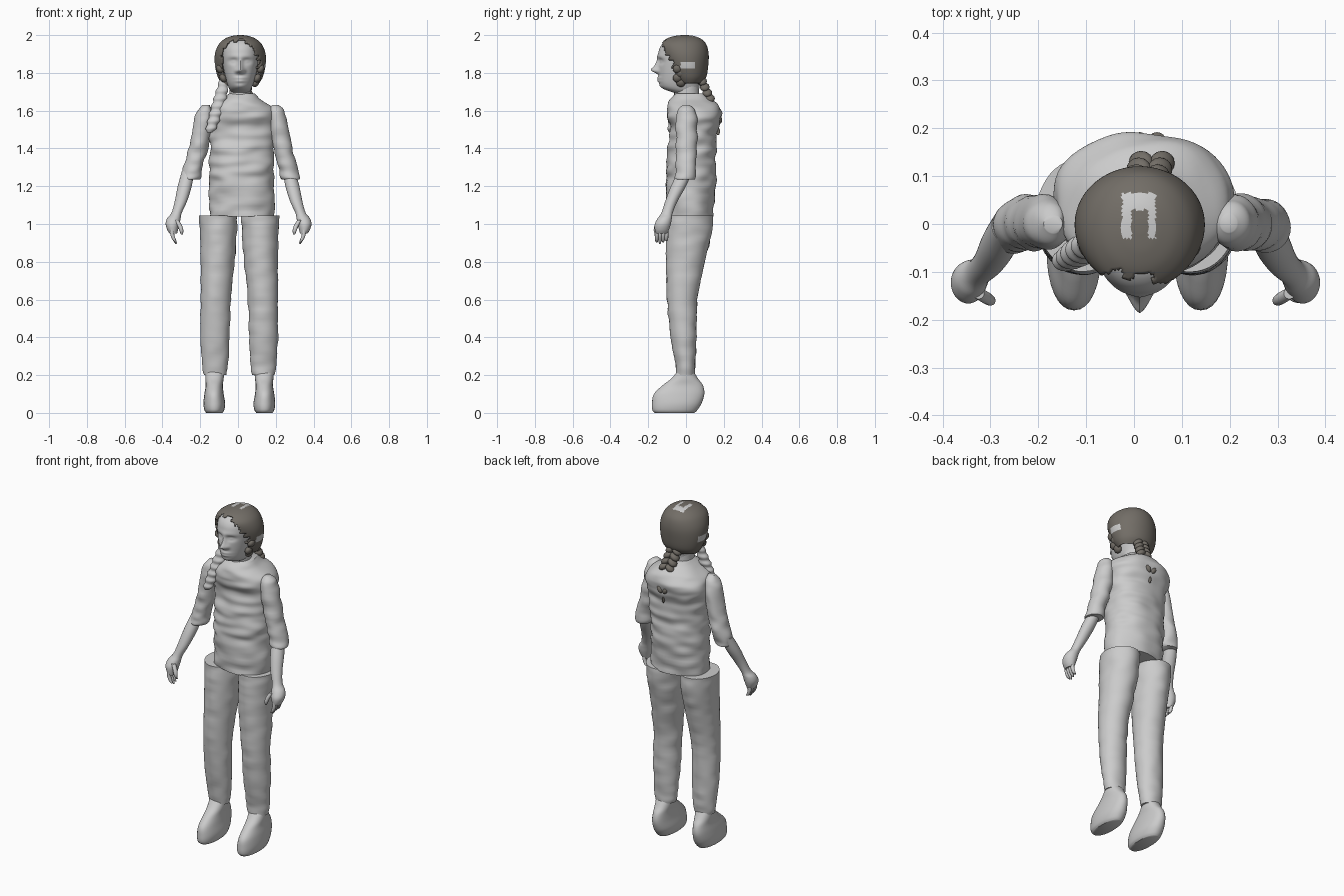
import bpy
import bmesh
import math
from mathutils import Vector, noise

cube = bpy.data.objects.get("Cube")
if cube:
    bpy.data.objects.remove(cube, do_unlink=True)


def make_material(name, colour):
    mat = bpy.data.materials.new(name)
    mat.use_nodes = True
    mat.diffuse_color = (*colour, 1)
    mat.node_tree.nodes["Principled BSDF"].inputs["Base Color"].default_value = (*colour, 1)
    return mat


GREY = make_material("plain grey", (0.6, 0.6, 0.6))
BROWN = make_material("hair brown", (0.17, 0.155, 0.135))
parts = []


def finish(name, bm, mats):
    bmesh.ops.recalc_face_normals(bm, faces=bm.faces)
    mesh = bpy.data.meshes.new(name)
    bm.to_mesh(mesh)
    bm.free()
    for mat in mats:
        mesh.materials.append(mat)
    obj = bpy.data.objects.new(name, mesh)
    bpy.context.collection.objects.link(obj)
    parts.append(obj)
    return obj


def blend(a, b, c, d, t):
    """Catmull-Rom value between b and c."""
    return 0.5 * (2 * b + (c - a) * t + (2 * a - 5 * b + 4 * c - d) * t * t
                  + (3 * b - a - 3 * c + d) * t ** 3)


def loft_mesh(stations, sides=32, steps=5, power=2.0, wrinkle=0.0):
    """Skin of smooth horizontal rings; each station is z, x min, x max, y min, y max."""
    rows = [stations[0], *stations, stations[-1]]
    dense = []
    for i in range(len(stations) - 1):
        for k in range(steps):
            dense.append([blend(*v, k / steps) for v in zip(*rows[i:i + 4])])
    dense.append(stations[-1])
    bm = bmesh.new()
    rings = []
    for z, x0, x1, y0, y1 in dense:
        ring = []
        for k in range(sides):
            a = math.tau * k / sides
            c, s = math.cos(a), math.sin(a)
            u = math.copysign(abs(c) ** (2 / power), c)
            v = math.copysign(abs(s) ** (2 / power), s)
            p = Vector(((x0 + x1) / 2 + u * (x1 - x0) / 2, (y0 + y1) / 2 + v * (y1 - y0) / 2, z))
            if wrinkle:
                p += Vector((u, v, 0)) * wrinkle * noise.noise(Vector((p.x * 9, p.y * 9, p.z * 22)))
            ring.append(bm.verts.new(p))
        rings.append(ring)
    for low, high in zip(rings, rings[1:]):
        for k in range(sides):
            j = (k + 1) % sides
            bm.faces.new((low[k], low[j], high[j], high[k]))
    bm.faces.new(rings[0])
    bm.faces.new(rings[-1])
    return bm


def loft(name, stations, mat=GREY, **options):
    return finish(name, loft_mesh(stations, **options), [mat])


def mirrored(stations, side, shift):
    return [(z, side * a + shift, side * b + shift, y0, y1) for z, a, b, y0, y1 in stations]


def ball(name, loc, size, tilt=0.0, mat=BROWN):
    bm = bmesh.new()
    bmesh.ops.create_uvsphere(bm, u_segments=16, v_segments=10, radius=1)
    obj = finish(name, bm, [mat])
    obj.location, obj.scale, obj.rotation_euler = loc, size, (0, tilt, 0)


def tube(name, points, radius, mat=GREY):
    """Thin rounded limb such as a finger."""
    ends = [radius * f for f in (1, 1.05, 0.9, 0.4)]
    loft(name, [(z, x - r, x + r, y - r, y + r) for (x, y, z), r in zip(points, ends)],
         mat, sides=12, steps=4)


# Shirt body and neck
loft("torso", [
    (1.04, -0.15, 0.19, -0.10, 0.14), (1.2, -0.15, 0.19, -0.105, 0.155),
    (1.3, -0.15, 0.19, -0.105, 0.16), (1.4, -0.15, 0.19, -0.095, 0.16),
    (1.5, -0.16, 0.195, -0.085, 0.17), (1.57, -0.165, 0.205, -0.10, 0.19),
    (1.62, -0.145, 0.18, -0.10, 0.175), (1.66, -0.09, 0.125, -0.08, 0.135),
    (1.69, -0.055, 0.09, -0.05, 0.10)], sides=64, steps=10, power=2.2, wrinkle=0.012)
loft("neck", [(1.62, -0.05, 0.075, -0.055, 0.08), (1.68, -0.045, 0.07, -0.06, 0.07),
              (1.75, -0.045, 0.07, -0.06, 0.07)])

# Legs, feet, arms and hands
LEG = [(0.2, 0.07, 0.185, -0.05, 0.045), (0.25, 0.06, 0.195, -0.055, 0.05),
       (0.4, 0.05, 0.205, -0.08, 0.055), (0.6, 0.045, 0.205, -0.10, 0.06),
       (0.8, 0.025, 0.205, -0.105, 0.10), (0.95, 0.013, 0.208, -0.105, 0.135),
       (1.045, 0.01, 0.212, -0.10, 0.14)]
FOOT = [(0, 0.09, 0.175, -0.165, 0.045), (0.015, 0.08, 0.185, -0.178, 0.06),
        (0.05, 0.075, 0.19, -0.18, 0.082), (0.1, 0.083, 0.185, -0.17, 0.097),
        (0.145, 0.087, 0.178, -0.125, 0.09), (0.18, 0.083, 0.18, -0.08, 0.065),
        (0.22, 0.08, 0.18, -0.045, 0.04)]
SLEEVE = [(1.235, 0.22, 0.31, -0.055, 0.04), (1.25, 0.21, 0.312, -0.06, 0.045),
          (1.3, 0.2, 0.303, -0.055, 0.055), (1.4, 0.175, 0.275, -0.053, 0.06),
          (1.55, 0.148, 0.245, -0.053, 0.057), (1.6, 0.15, 0.228, -0.045, 0.045),
          (1.63, 0.165, 0.2, -0.02, 0.02)]
FOREARM = [(0.95, 0.325, 0.365, -0.16, -0.10), (0.97, 0.32, 0.378, -0.165, -0.09),
           (1.0, 0.312, 0.386, -0.165, -0.08), (1.03, 0.307, 0.378, -0.15, -0.075),
           (1.06, 0.3, 0.355, -0.13, -0.07), (1.12, 0.273, 0.338, -0.11, -0.045),
           (1.2, 0.248, 0.322, -0.08, 0), (1.28, 0.235, 0.3, -0.04, 0.035)]
for side, word in ((1, "left"), (-1, "right")):
    loft(word + "_leg", mirrored(LEG, side, 0.007), steps=8, wrinkle=0.006, sides=48)
    loft(word + "_foot", mirrored(FOOT, side, 0.007), power=2.2)
    loft(word + "_sleeve", mirrored(SLEEVE, side, 0.014), wrinkle=0.01, steps=8)
    loft(word + "_forearm", mirrored(FOREARM, side, 0.003))
    for i in range(4):
        y = -0.155 + i * 0.017
        tip = 0.895 + 0.008 * abs(i - 1)
        path = [(0.35, y, 0.97), (0.347, y, 0.94), (0.337, y, 0.915), (0.328, y, tip)]
        tube(f"{word}_finger_{i + 1}", [(side * px, py, pz) for px, py, pz in path], 0.01)
    path = [(0.325, -0.145, 1.02), (0.308, -0.155, 0.99), (0.3, -0.16, 0.965), (0.297, -0.16, 0.945)]
    tube(word + "_thumb", [(side * px, py, pz) for px, py, pz in path], 0.012)

# Head, with the face shaped by soft bumps pushed forward or back
MID = 0.012
HEAD = [(1.695, 0.045, -0.065, 0.07), (1.715, 0.058, -0.115, 0.07), (1.74, 0.068, -0.137, 0.075),
        (1.78, 0.08, -0.143, 0.09), (1.83, 0.09, -0.146, 0.1), (1.88, 0.096, -0.148, 0.105),
        (1.93, 0.095, -0.14, 0.1), (1.965, 0.082, -0.112, 0.08), (1.99, 0.045, -0.06, 0.035)]
BUMPS = [(0, 1.815, 0.012, 0.012, 0.032), (0, 1.84, 0.009, 0.022, 0.016),
         (0.018, 1.81, 0.008, 0.008, 0.012), (0.036, 1.862, 0.018, 0.011, -0.014),
         (0.036, 1.86, 0.01, 0.005, 0.006), (0, 1.887, 0.055, 0.01, 0.004),
         (0, 1.773, 0.022, 0.006, 0.009), (0, 1.757, 0.02, 0.006, 0.009),
         (0, 1.728, 0.02, 0.012, 0.007)]
head = loft_mesh([(z, MID - r, MID + r, y0, y1) for z, r, y0, y1 in HEAD],
                 sides=96, steps=9, power=2.15)
for v in head.verts:
    if v.co.y < -0.05:
        for bx, bz, wx, wz, push in BUMPS:
            dx = (abs(v.co.x - MID) - bx) / wx
            dz = (v.co.z - bz) / wz
            v.co.y -= push * math.exp(-(dx * dx + dz * dz) / 2)
finish("head", head, [GREY])

# Hair cap, open over the face with a ragged edge and a few bare patches
HAIR = [(1.745, 0.1, -0.05, 0.085), (1.78, 0.12, -0.08, 0.108), (1.84, 0.134, -0.11, 0.118),
        (1.9, 0.134, -0.132, 0.12), (1.95, 0.115, -0.137, 0.108), (1.98, 0.083, -0.105, 0.08),
        (1.995, 0.045, -0.062, 0.045), (2.0, 0.012, -0.02, 0.01)]
hair = loft_mesh([(z, MID - r, MID + r, y0, y1) for z, r, y0, y1 in HAIR], sides=96, steps=7)
bmesh.ops.recalc_face_normals(hair, faces=hair.faces)


def is_open(c):
    edge = -0.035 - 0.36 * (min(c.z, 1.95) - 1.75) + 0.025 * noise.noise(c * 35)
    if c.x > 0.04 and c.z > 1.89:
        edge -= 0.02
    return c.y < edge or c.z < 1.746


def is_bare(c):
    side_patch = abs(c.x - MID) > 0.1 and -0.03 < c.y < 0.05 and 1.825 < c.z < 1.86
    arch = -0.025 < c.x < 0.045 and -0.03 < c.y < 0.065 and c.z > 1.95
    gap = -0.005 < c.x < 0.03 and c.y < 0.03
    return side_patch or (arch and not gap)


centres = {f: f.calc_center_median() for f in hair.faces}
for f, c in centres.items():
    f.material_index = int(is_bare(c))
bmesh.ops.delete(hair, geom=[f for f, c in centres.items() if is_open(c)], context="FACES")
cap = finish("hair_cap", hair, [BROWN, GREY])
shell = cap.modifiers.new("thickness", "SOLIDIFY")
shell.thickness = 0.012
shell.offset = -1

# Loose locks beside the cheeks
for side in (1, -1):
    for i in range(4):
        ball(f"side_lock_{side}_{i}", (MID + side * (0.108 - 0.009 * i), -0.045 + 0.018 * (i % 2), 1.82 - 0.024 * i),
             (0.018, 0.025, 0.024), side * 0.5)

# Braid at the back, with its tips showing through the shirt
for i in range(4):
    for side in (1, -1):
        ball(f"back_braid_{i}_{side}", (0.022 + 0.022 * side + 0.005 * i, 0.085 + 0.014 * i, 1.755 - 0.03 * i),
             (0.029, 0.026, 0.019), side * 0.6)
for side in (1, -1):
    ball(f"back_braid_tip_{side}", (0.03 + side * 0.018, 0.178, 1.55), (0.014, 0.014, 0.022), side * 0.6)
ball("back_braid_end", (0.03, 0.17, 1.49), (0.006, 0.01, 0.02))

# Pale braid falling over the right shoulder
strand = []
for i in range(15):
    t = i / 14
    x, y, r = -0.075 - 0.075 * t ** 1.3, -0.025 - 0.055 * t, 0.026 + 0.012 * math.sin(math.pi * t)
    r *= (1 if i % 2 else 0.82) * (0.6 if i == 14 else 1)
    strand.append((1.765 - 0.28 * t, x - r, x + r, y - r * 0.8, y + r * 0.8))
loft("front_braid", strand, sides=20)

# Smooth shading with crisp hems
bpy.ops.object.select_all(action="DESELECT")
for obj in parts:
    obj.select_set(True)
bpy.context.view_layer.objects.active = parts[0]
bpy.ops.object.shade_smooth_by_angle(angle=math.radians(50))
